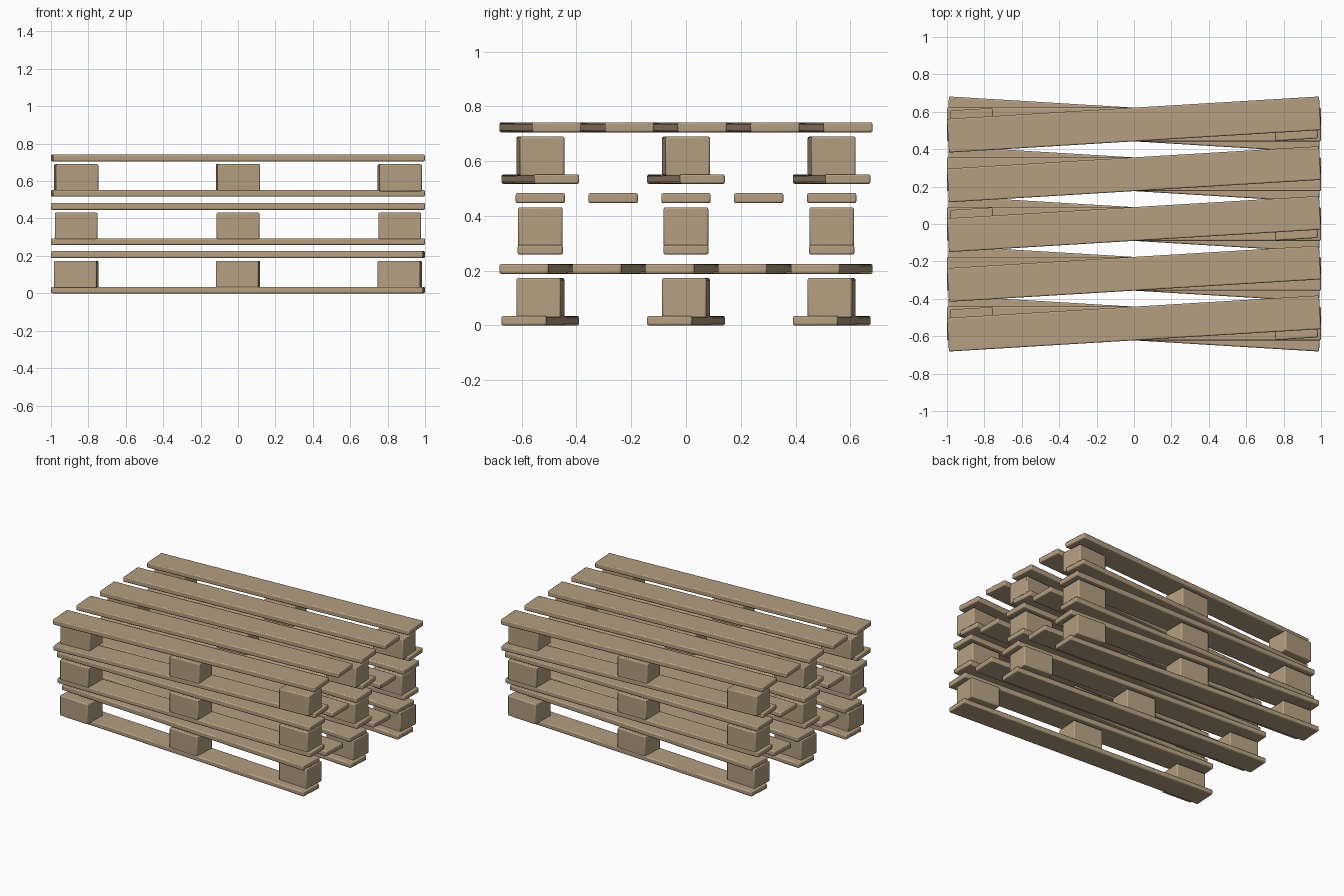
import bpy
import math

default_cube = bpy.data.objects.get("Cube")
if default_cube:
    bpy.data.objects.remove(default_cube, do_unlink=True)

# Bare timber colour
wood = bpy.data.materials.new("pale_wood")
wood.use_nodes = True
colour = (0.46, 0.345, 0.22, 1)
wood.diffuse_color = colour
shader = next(n for n in wood.node_tree.nodes if n.type == "BSDF_PRINCIPLED")
shader.inputs["Base Color"].default_value = colour
shader.inputs["Roughness"].default_value = 0.9


def timber(name, x, y, base, size, turn):
    """A box of timber with eased edges, turned about its own centre."""
    bpy.ops.mesh.primitive_cube_add(size=1, location=(x, y, base + size[2] / 2))
    piece = bpy.context.object
    piece.name = name
    piece.scale = size
    bpy.ops.object.transform_apply(location=False, rotation=False, scale=True)
    piece.rotation_euler.z = turn
    piece.data.materials.append(wood)
    eased = piece.modifiers.new("eased_edges", "BEVEL")
    eased.width = 0.007
    eased.segments = 2
    bpy.ops.object.shade_smooth_by_angle(angle=math.radians(30))
    return piece


LENGTH = 1.993
ROW = 0.532          # spacing of runners
LIFT = 0.2585        # height of one pallet in the stack
SKEW = math.radians(3.45)

# Three stacked pallets: lower skewed one way, upper the other
for level, (label, turn) in enumerate((("lower", -SKEW), ("middle", 0), ("upper", SKEW))):
    z = level * LIFT
    length = LENGTH if turn else 2.0
    for row in (-1, 0, 1):
        # Runner along the bottom with three blocks on it
        timber(f"{label}_runner", 0, row * ROW, z, (length, 0.165, 0.035), turn)
        for column in (-1, 0, 1):
            timber(f"{label}_block", column * 0.865, row * ROW, z + 0.028,
                   (0.228, 0.163, 0.145), turn)
    # Five deck boards
    for slot in range(-2, 3):
        timber(f"{label}_deck_board", 0, slot * ROW / 2, z + 0.188,
               (length, 0.18, 0.037), turn)
